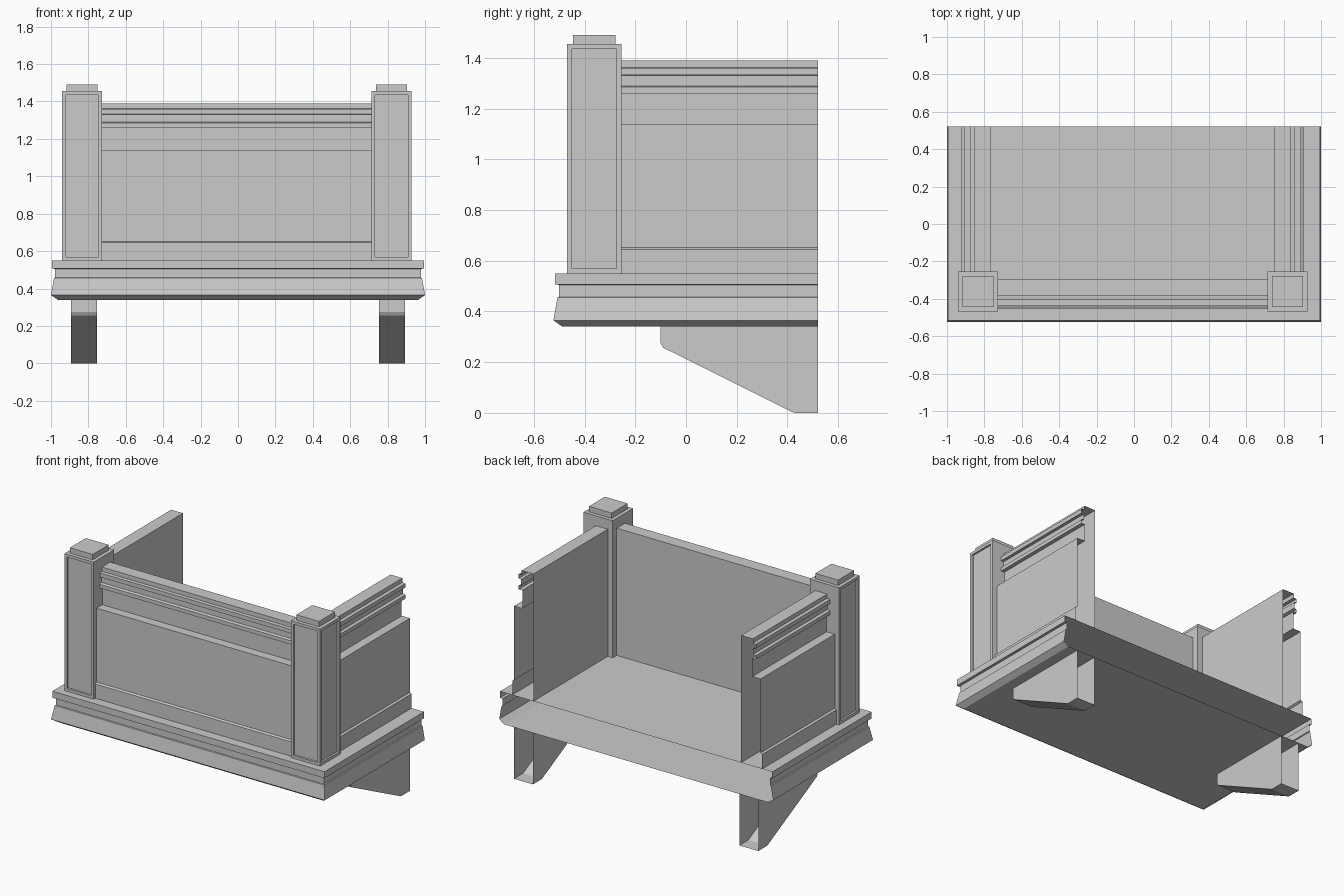
import bpy, bmesh

if "Cube" in bpy.data.objects:
    bpy.data.objects.remove(bpy.data.objects["Cube"])

BACK = 0.52


def finish(bm, name):
    mesh = bpy.data.meshes.new(name)
    bm.to_mesh(mesh)
    bm.free()
    obj = bpy.data.objects.new(name, mesh)
    bpy.context.collection.objects.link(obj)
    return obj


def u_sweep(name, profile, half_x, front_y, shift=0.0, capped=False):
    """Sweep (outward offset, z) points around left, front and right; back stays open."""
    bm = bmesh.new()
    rows = []
    for d, z in profile:
        x, y = half_x + d, front_y - d
        rows.append([bm.verts.new((px + shift, py, z)) for px, py in
                     ((-x, BACK), (-x, y), (x, y), (x, BACK))])
    for lo, hi in zip(rows, rows[1:]):
        for j in range(3):
            bm.faces.new((lo[j], lo[j + 1], hi[j + 1], hi[j]))
    if capped:
        bm.faces.new(rows[0][::-1])
        bm.faces.new(rows[-1])
    return finish(bm, name)


def box(bm, center, size):
    verts = bmesh.ops.create_cube(bm, size=1)["verts"]
    bmesh.ops.scale(bm, vec=size, verts=verts)
    bmesh.ops.translate(bm, vec=center, verts=verts)


# Moulded floor slab
u_sweep("floor_slab", [(0.004, 0.34), (0.04, 0.365), (0.024, 0.455), (0.018, 0.458),
                       (0.018, 0.505), (0.034, 0.507), (0.034, 0.55)],
        0.96, -0.483, capped=True)

# Parapet wall: skirting, raised panel, frieze, coping mouldings, inner face
u_sweep("parapet_wall", [(0.155, 0.55), (0.155, 0.645), (0.142, 0.652), (0.142, 1.14),
                         (0.082, 1.14), (0.082, 1.26), (0.108, 1.26), (0.108, 1.285),
                         (0.09, 1.29), (0.09, 1.33), (0.108, 1.333), (0.108, 1.36),
                         (0.086, 1.362), (0.086, 1.39), (0.0, 1.39), (0.0, 0.55)],
        0.758, -0.297, shift=-0.008)

for side, label in ((-1, "left"), (1, "right")):
    cx = side * 0.827 - 0.006

    # Corner post with recessed panels on its two outer faces
    bm = bmesh.new()
    box(bm, (cx, -0.362, 1.0025), (0.214, 0.214, 0.905))
    bm.normal_update()
    outer = [f for f in bm.faces if f.normal.y < -0.9 or f.normal.x * side > 0.9]
    bmesh.ops.inset_individual(bm, faces=outer, thickness=0.027)
    bmesh.ops.inset_individual(bm, faces=outer, thickness=0.001, depth=-0.012)
    finish(bm, label + "_post")

    # Post cap
    bm = bmesh.new()
    box(bm, (cx, -0.362, 1.4725), (0.166, 0.166, 0.036))
    finish(bm, label + "_post_cap")

    # Support bracket, open at the back
    bm = bmesh.new()
    outline = [(BACK, 0.34), (-0.10, 0.34), (-0.10, 0.275), (-0.09, 0.257),
               (0.42, 0.003), (0.43, 0.0), (BACK, 0.0)]
    a = [bm.verts.new((side * 0.823 - 0.069, y, z)) for y, z in outline]
    b = [bm.verts.new((side * 0.823 + 0.069, y, z)) for y, z in outline]
    bm.faces.new(a[::-1])
    bm.faces.new(b)
    for i in range(len(outline) - 1):
        bm.faces.new((a[i], a[i + 1], b[i + 1], b[i]))
    bmesh.ops.recalc_face_normals(bm, faces=bm.faces)
    finish(bm, label + "_bracket")
